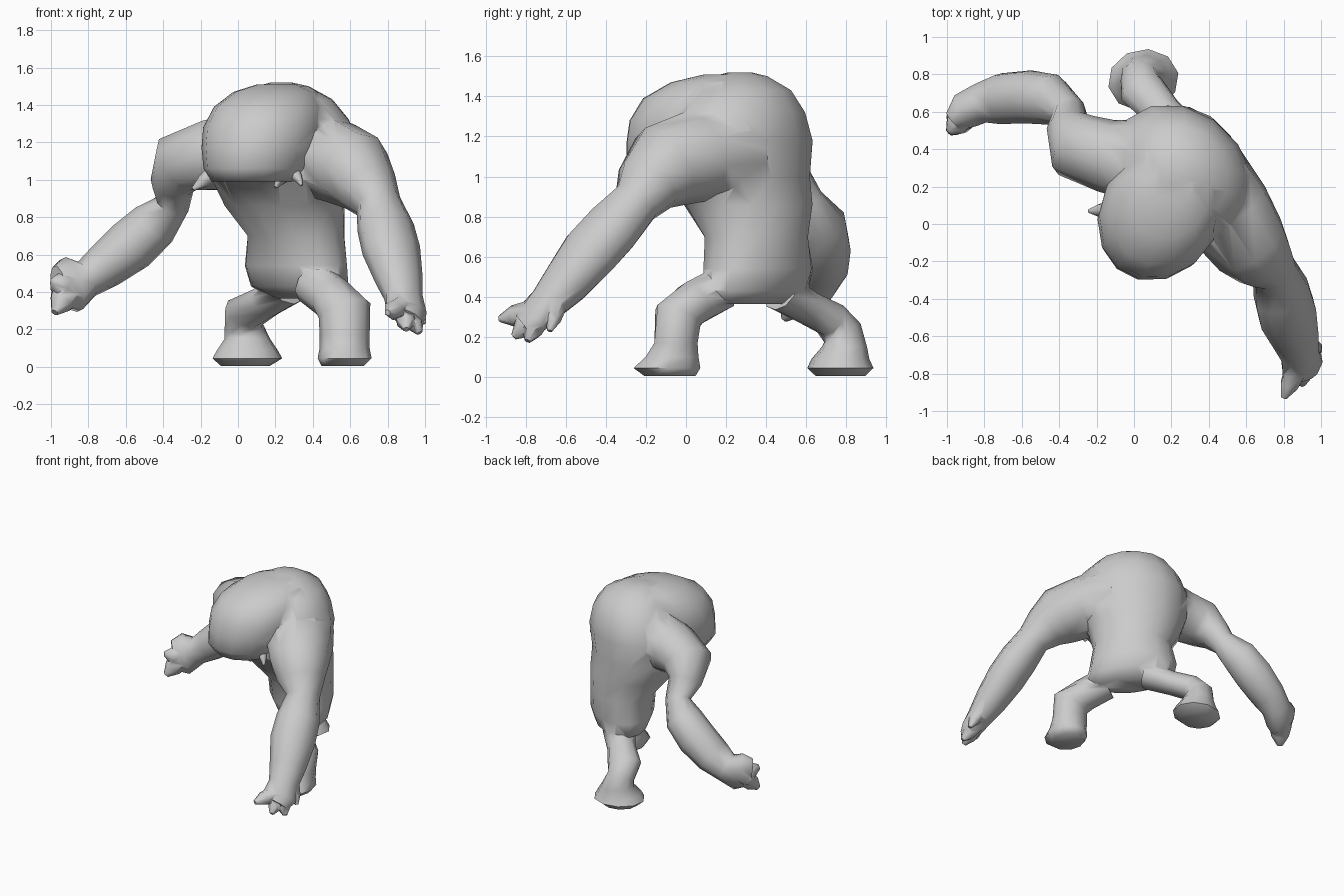
import bpy, bmesh, math
from mathutils import Vector


def loft(name, rings, width_dir, sides=10, level_from=99):
    """Skin elliptical rings (x, y, z, half width, half thickness) along a path.
    Rings from index level_from on are kept horizontal."""
    bm = bmesh.new()
    pts = [Vector(r[:3]) for r in rings]
    loops = []
    for i, r in enumerate(rings):
        t = (pts[min(i + 1, len(pts) - 1)] - pts[max(i - 1, 0)]).normalized()
        if i >= level_from:
            t = Vector((0, 0, math.copysign(1, t.z)))
        u = Vector(width_dir)
        u = (u - t * u.dot(t)).normalized()
        v = t.cross(u)
        loop = []
        for k in range(sides):
            a = 2 * math.pi * k / sides
            loop.append(bm.verts.new(pts[i] + (u * math.cos(a) * r[3] + v * math.sin(a) * r[4]) * 1.03))
        loops.append(loop)
    for a, b in zip(loops, loops[1:]):
        for k in range(sides):
            bm.faces.new((a[k], a[(k + 1) % sides], b[(k + 1) % sides], b[k]))
    bm.faces.new(loops[0][::-1])
    bm.faces.new(loops[-1])
    bmesh.ops.recalc_face_normals(bm, faces=bm.faces)
    me = bpy.data.meshes.new(name)
    bm.to_mesh(me)
    bm.free()
    ob = bpy.data.objects.new(name, me)
    bpy.context.collection.objects.link(ob)
    return ob


def spike(name, base, tip, r):
    """Small tapered tusk or finger."""
    b, t = Vector(base), Vector(tip)
    m = b.lerp(t, 0.6)
    return loft(name, [(*b, r, r), (*m, r * 0.8, r * 0.8), (*t, r * 0.25, r * 0.25)], (0.3, 0.5, 0.8), 6)


# hunched torso, turned toward -x -y
body = loft("torso", [
    (0.36, 0.33, 0.365, 0.20, 0.10), (0.33, 0.35, 0.43, 0.31, 0.18),
    (0.31, 0.36, 0.54, 0.31, 0.22), (0.31, 0.35, 0.70, 0.28, 0.23),
    (0.25, 0.31, 0.86, 0.33, 0.30), (0.23, 0.25, 1.00, 0.39, 0.335),
    (0.26, 0.26, 1.18, 0.41, 0.325), (0.26, 0.26, 1.32, 0.36, 0.30),
    (0.25, 0.27, 1.43, 0.26, 0.24), (0.24, 0.27, 1.50, 0.14, 0.13),
    (0.23, 0.27, 1.52, 0.05, 0.06)], (1, -1, 0), 14, 0)

parts = []
# lowered head, running back into the hump
parts.append(loft("head", [
    (0.09, -0.01, 0.99, 0.22, 0.24), (0.10, 0.00, 1.06, 0.27, 0.30),
    (0.12, 0.03, 1.17, 0.30, 0.33), (0.14, 0.06, 1.28, 0.31, 0.345),
    (0.17, 0.11, 1.39, 0.28, 0.33), (0.20, 0.17, 1.47, 0.21, 0.25),
    (0.21, 0.21, 1.51, 0.10, 0.12)], (0.89, -0.45, 0), 14, 0))

# arm on the +x side, reaching forward
parts.append(loft("right_arm", [
    (0.36, 0.24, 1.14, 0.26, 0.24), (0.51, 0.05, 1.10, 0.24, 0.22),
    (0.62, -0.11, 1.05, 0.21, 0.21), (0.69, -0.19, 0.96, 0.17, 0.16),
    (0.75, -0.25, 0.87, 0.12, 0.12), (0.79, -0.37, 0.74, 0.155, 0.135),
    (0.82, -0.48, 0.62, 0.16, 0.135), (0.86, -0.60, 0.47, 0.13, 0.115),
    (0.885, -0.69, 0.37, 0.105, 0.09), (0.90, -0.76, 0.30, 0.12, 0.07),
    (0.90, -0.81, 0.26, 0.09, 0.05)], (0.8, 0.5, -0.2)))
for tip in [(0.80, -0.93, 0.29), (0.90, -0.86, 0.20), (0.97, -0.79, 0.18)]:
    base = Vector((0.89, -0.72, 0.33)).lerp(Vector(tip), 0.2)
    parts.append(spike("right_finger", base, tip, 0.065))
parts.append(spike("right_thumb", (0.93, -0.64, 0.37), (0.995, -0.68, 0.23), 0.05))

# arm on the -x side, swung outward
parts.append(loft("left_arm", [
    (0.08, 0.33, 1.16, 0.22, 0.22), (-0.15, 0.365, 1.13, 0.19, 0.19),
    (-0.31, 0.42, 1.09, 0.18, 0.165), (-0.35, 0.51, 0.98, 0.12, 0.115),
    (-0.35, 0.60, 0.87, 0.09, 0.09), (-0.45, 0.665, 0.76, 0.135, 0.13),
    (-0.57, 0.68, 0.65, 0.14, 0.14), (-0.71, 0.67, 0.54, 0.135, 0.12),
    (-0.81, 0.65, 0.47, 0.11, 0.10), (-0.89, 0.61, 0.44, 0.10, 0.15),
    (-0.96, 0.55, 0.43, 0.06, 0.11)], (0.3, 1, 0)))
for tip in [(-0.98, 0.49, 0.29), (-0.99, 0.56, 0.35), (-0.99, 0.49, 0.46)]:
    parts.append(spike("left_finger", (-0.90, 0.59, 0.42), tip, 0.08))

# short legs with broad level feet
parts.append(loft("right_leg", [
    (0.41, 0.17, 0.44, 0.12, 0.11), (0.50, 0.04, 0.37, 0.12, 0.11),
    (0.57, -0.04, 0.30, 0.14, 0.12), (0.57, -0.05, 0.17, 0.13, 0.11),
    (0.57, -0.07, 0.10, 0.13, 0.135), (0.57, -0.095, 0.045, 0.14, 0.17),
    (0.56, -0.08, 0.005, 0.11, 0.13)], (1, 0, 0), 10, 3))
parts.append(loft("left_leg", [
    (0.26, 0.47, 0.43, 0.12, 0.10), (0.15, 0.60, 0.35, 0.10, 0.085),
    (0.04, 0.72, 0.29, 0.12, 0.09), (0.03, 0.78, 0.22, 0.10, 0.10),
    (0.05, 0.79, 0.15, 0.12, 0.11), (0.05, 0.77, 0.09, 0.16, 0.14),
    (0.05, 0.77, 0.045, 0.185, 0.16), (0.04, 0.77, 0.005, 0.13, 0.12)], (1, 0.2, 0), 10, 4))

# tusks under the jaw
parts.append(spike("left_tusk", (-0.10, 0.08, 1.06), (-0.24, 0.07, 0.95), 0.045))
parts.append(spike("right_tusk", (0.28, -0.10, 1.08), (0.20, -0.14, 0.96), 0.04))
parts.append(spike("right_tusk_tip", (0.28, -0.10, 1.08), (0.34, -0.16, 0.97), 0.035))

# weld everything into one skin
bpy.context.view_layer.objects.active = body
for p in parts:
    m = body.modifiers.new("weld_" + p.name, 'BOOLEAN')
    m.operation = 'UNION'
    m.solver = 'EXACT'
    m.object = p
    bpy.ops.object.modifier_apply(modifier=m.name)
    bpy.data.objects.remove(p)
body.name = "body"
bpy.ops.object.select_all(action='DESELECT')
body.select_set(True)
bpy.ops.object.shade_smooth_by_angle(angle=math.radians(60))
